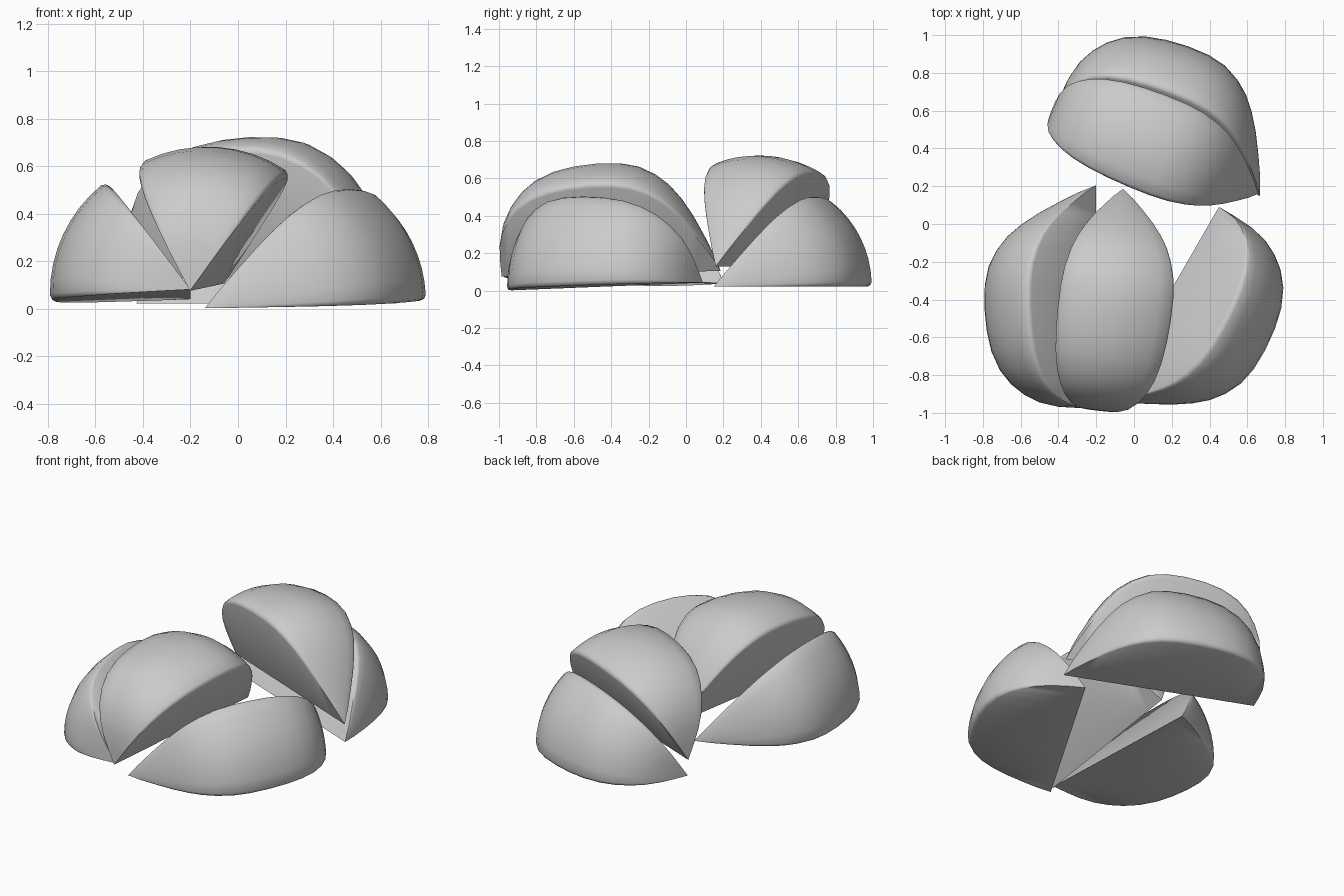
import bpy, bmesh
from math import radians, cos, sin

if "Cube" in bpy.data.objects:
    bpy.data.objects.remove(bpy.data.objects["Cube"])

# Half outline of the whole fruit: (radius, position along core), blunt end to pointed end
PROFILE = [(0.10, -0.589), (0.20, -0.583), (0.30, -0.56), (0.38, -0.52), (0.45, -0.465),
           (0.51, -0.39), (0.555, -0.29), (0.58, -0.18), (0.592, -0.06), (0.59, 0.06),
           (0.57, 0.16), (0.525, 0.25), (0.47, 0.32), (0.40, 0.38), (0.31, 0.44),
           (0.20, 0.50), (0.10, 0.55)]
POLES = (-0.59, 0.59)
STEPS = 8


def wedge(name, loc, yaw, pitch, a0, a1):
    """Slice of the fruit between two angles round its core, with softened rims."""
    section = [(a0, 0.96), (a0 + 0.8, 0.985), (a0 + 2.5, 1.0)]
    section += [(a0 + 2.5 + (a1 - a0 - 5) * i / STEPS, 1.0) for i in range(1, STEPS)]
    section += [(a1 - 2.5, 1.0), (a1 - 0.8, 0.985), (a1, 0.96)]
    bm = bmesh.new()
    rings = []
    for r, t in PROFILE:
        ring = [bm.verts.new((0, t, 0))]
        for a, s in section:
            a = radians(a)
            ring.append(bm.verts.new((r * s * cos(a), t, r * s * sin(a))))
        rings.append(ring)
    n = len(rings[0])
    for p, q in zip(rings, rings[1:]):
        for i in range(n):
            j = (i + 1) % n
            bm.faces.new((p[i], p[j], q[j], q[i]))
    for t, ring in zip(POLES, (rings[0], rings[-1])):
        pole = bm.verts.new((0, t, 0))
        for i in range(n):
            bm.faces.new((ring[i], ring[(i + 1) % n], pole))
    bmesh.ops.recalc_face_normals(bm, faces=bm.faces)
    me = bpy.data.meshes.new(name)
    bm.to_mesh(me)
    bm.free()
    ob = bpy.data.objects.new(name, me)
    bpy.context.collection.objects.link(ob)
    ob.location = loc
    ob.rotation_euler = (radians(pitch), 0, radians(yaw))
    bpy.ops.object.select_all(action='DESELECT')
    ob.select_set(True)
    bpy.context.view_layer.objects.active = ob
    bpy.ops.object.shade_smooth_by_angle(angle=radians(45))
    return ob


# Front cluster of three slices
wedge("left_slice", (-0.20, -0.385, 0.06), 0, -2, 127, 183)
wedge("leaning_slice", (-0.13, -0.40, 0.09), -7, 1.5, 54, 118)
wedge("right_slice", (0.155, -0.42, 0.022), 150, -2, 124, 180)

# Back pair, one resting on the other
wedge("back_slice", (0.12, 0.37, 0.022), -112, 0, 124, 180)
wedge("back_upper_slice", (0.11, 0.38, 0.13), -112, 0, 67, 122)
